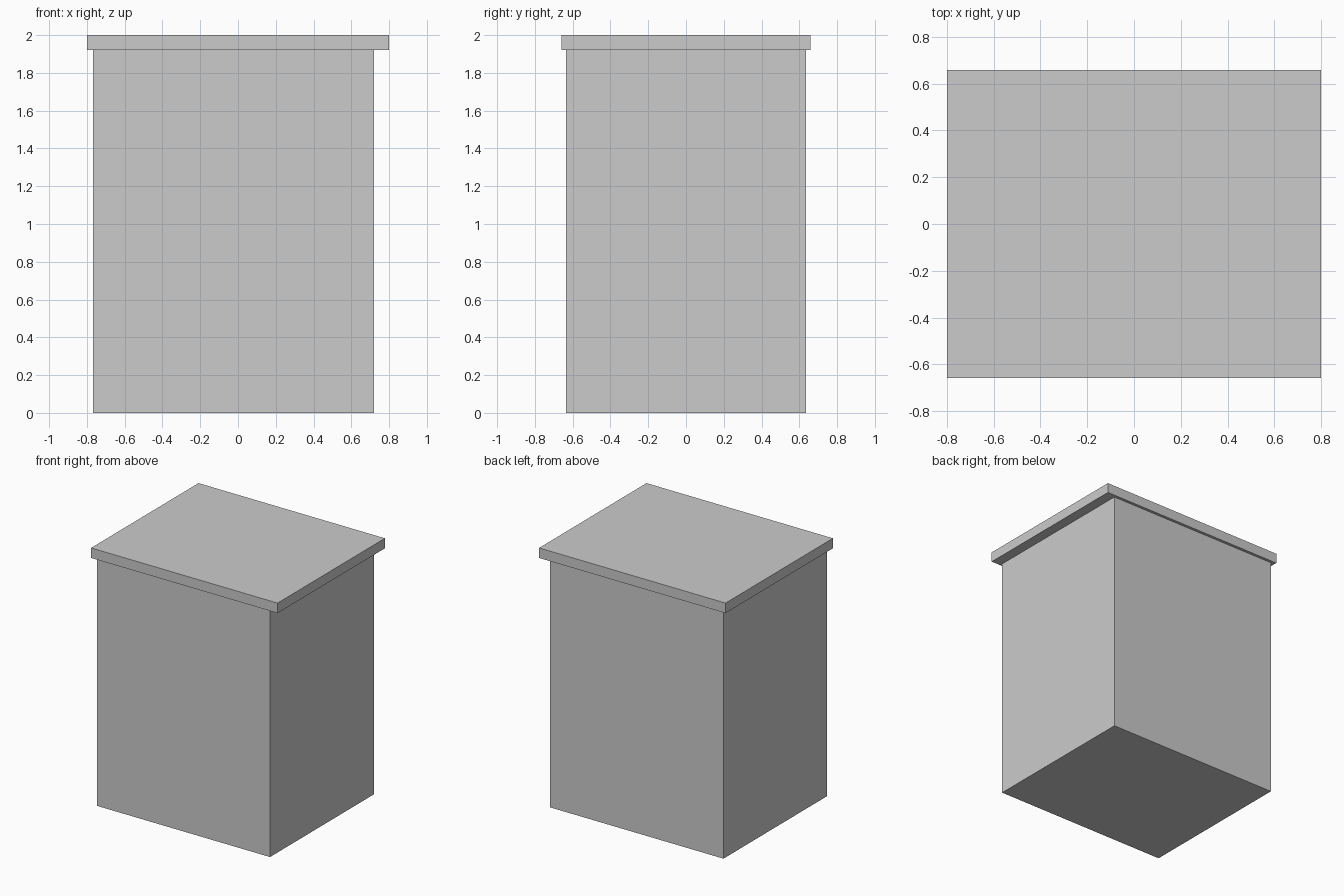
import bpy, bmesh
from mathutils import Matrix, Vector

if "Cube" in bpy.data.objects:
    bpy.data.objects.remove(bpy.data.objects["Cube"])


def box(name, lo, hi, seam=None):
    """Box between two corners, with an optional level edge loop at height seam."""
    lo, hi = Vector(lo), Vector(hi)
    bm = bmesh.new()
    bmesh.ops.create_cube(
        bm, size=1,
        matrix=Matrix.Translation((lo + hi) / 2) @ Matrix.Diagonal((*(hi - lo), 1)))
    if seam is not None:
        bmesh.ops.bisect_plane(
            bm, geom=bm.verts[:] + bm.edges[:] + bm.faces[:],
            plane_co=(0, 0, seam), plane_no=(0, 0, 1))
    mesh = bpy.data.meshes.new(name)
    bm.to_mesh(mesh)
    bm.free()
    obj = bpy.data.objects.new(name, mesh)
    bpy.context.collection.objects.link(obj)
    return obj


# Cabinet body, slightly off-centre under the lid, with a flush seam low down
box("cabinet_body", (-0.767, -0.636, 0), (0.72, 0.636, 1.922), seam=0.65)

# Overhanging flat lid
box("lid", (-0.8, -0.658, 1.922), (0.8, 0.658, 2))
